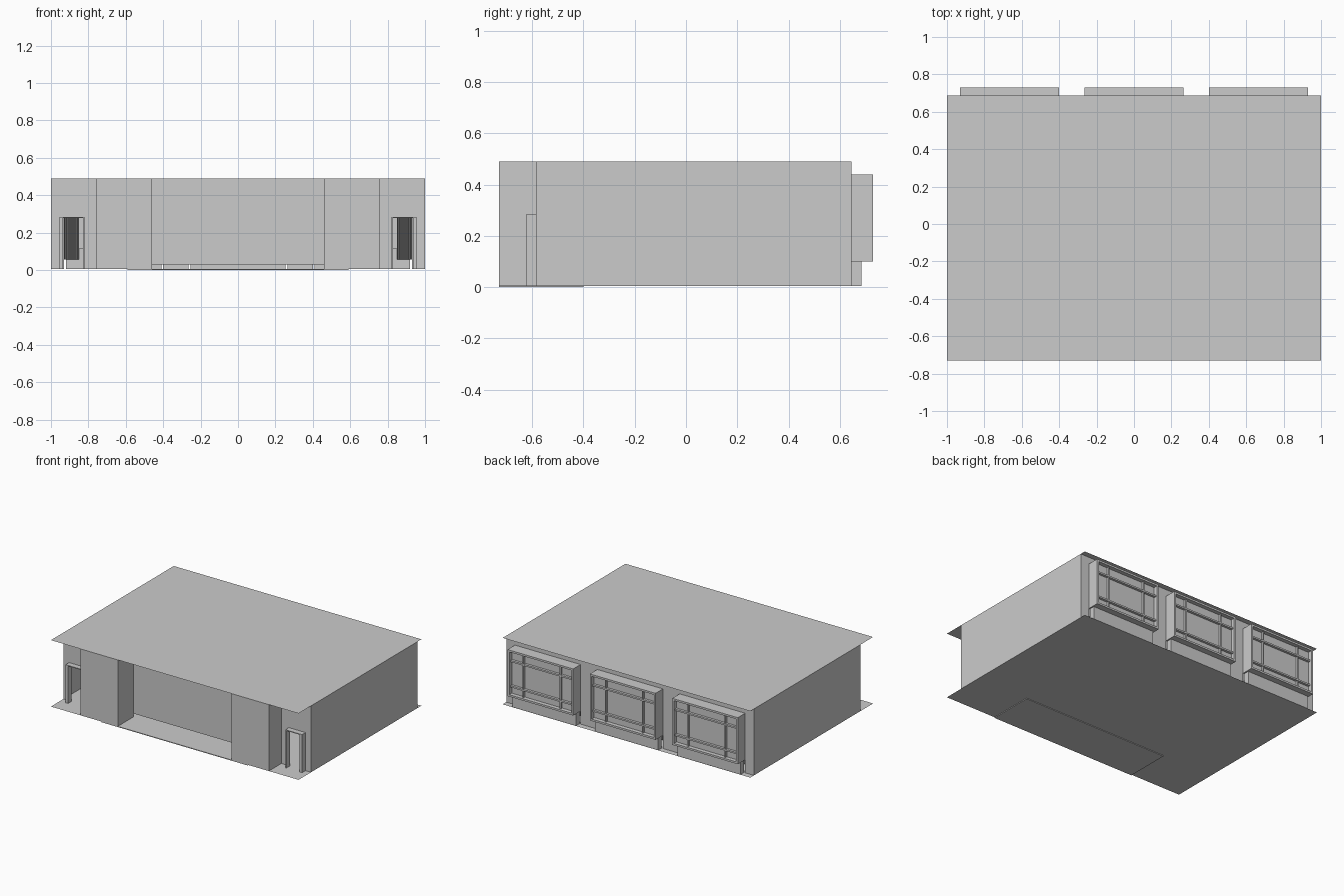
import bpy, math

if "Cube" in bpy.data.objects:
    bpy.data.objects.remove(bpy.data.objects["Cube"])

H = 0.49      # ceiling height
FLOOR = 0.005

def mesh(name, verts, faces):
    me = bpy.data.meshes.new(name)
    me.from_pydata(verts, [], faces)
    me.update()
    ob = bpy.data.objects.new(name, me)
    bpy.context.collection.objects.link(ob)
    return ob

def strip(name, path, z0, z1):
    """Thin wall: a plan path raised from z0 to z1."""
    n = len(path)
    verts = [(x, y, z) for z in (z0, z1) for x, y in path]
    return mesh(name, verts, [(i, i + 1, n + i + 1, n + i) for i in range(n - 1)])

def plate(name, x0, x1, y0, y1, z):
    return mesh(name, [(x0, y0, z), (x1, y0, z), (x1, y1, z), (x0, y1, z)], [(0, 1, 2, 3)])

def box(name, x0, x1, y0, y1, z0, z1):
    x0, x1 = sorted((x0, x1))
    verts = [(x, y, z) for z in (z0, z1) for x, y in ((x0, y0), (x1, y0), (x1, y1), (x0, y1))]
    return mesh(name, verts, [(3, 2, 1, 0), (4, 5, 6, 7), (0, 1, 5, 4),
                              (1, 2, 6, 5), (2, 3, 7, 6), (3, 0, 4, 7)])

FRONT, BACK, DOOR_Y = -0.73, 0.645, -0.585

# Floor, ceiling and the thin slab under the middle of the front
plate("floor", -1, 1, FRONT, 0.687, FLOOR)
plate("ceiling", -1, 1, FRONT, 0.687, H)
box("floor_slab", -0.59, 0.59, FRONT, -0.40, 0, FLOOR)

# Recessed middle wall, raised just off the floor
strip("middle_front_wall", [(-0.46, -0.55), (0.46, -0.55)], 0.03, H)

for side, s in (("left", -1), ("right", 1)):
    # Side wall and projecting front bay
    strip(side + "_wall", [(s, DOOR_Y), (s, BACK)], FLOOR, H)
    strip(side + "_front_bay", [(s * 0.76, DOOR_Y), (s * 0.76, FRONT),
                                (s * 0.46, FRONT), (s * 0.46, -0.55)], FLOOR, H)
    # Wall around the doorway
    strip(side + "_door_wall_outer", [(s * 0.955, DOOR_Y), (s, DOOR_Y)], FLOOR, H)
    strip(side + "_door_wall_inner", [(s * 0.76, DOOR_Y), (s * 0.82, DOOR_Y)], FLOOR, H)
    strip(side + "_door_wall_top", [(s * 0.82, DOOR_Y), (s * 0.955, DOOR_Y)], 0.283, H)
    # Door frame
    box(side + "_door_post_outer", s * 0.935, s * 0.955, -0.625, DOOR_Y, FLOOR, 0.283)
    box(side + "_door_post_inner", s * 0.82, s * 0.828, -0.625, DOOR_Y, FLOOR, 0.283)
    box(side + "_door_head", s * 0.828, s * 0.935, -0.625, DOOR_Y, 0.277, 0.283)

# Back wall: piers between the windows and a band above them
for i, (a, b) in enumerate(((-1, -0.93), (-0.40, -0.265), (0.265, 0.40), (0.93, 1))):
    strip(f"back_pier_{i}", [(a, BACK), (b, BACK)], FLOOR, H)

# Three box windows
HW, Z0, Z1, OUT, T = 0.265, 0.10, 0.44, 0.73, 0.014
for i, c in enumerate((-0.665, 0, 0.665)):
    l, r = c - HW, c + HW
    strip(f"window_{i}_wall_above", [(l, BACK), (r, BACK)], Z1, H)
    box(f"window_{i}_plinth", l + 0.01, r - 0.01, BACK, 0.685, FLOOR, Z0)
    box(f"window_{i}_sill", l, r, BACK, OUT, Z0, Z0 + T)
    box(f"window_{i}_head", l, r, BACK, OUT, Z1 - T, Z1)
    box(f"window_{i}_jamb_left", l, l + T, BACK, OUT, Z0 + T, Z1 - T)
    box(f"window_{i}_jamb_right", r - T, r, BACK, OUT, Z0 + T, Z1 - T)
    strip(f"window_{i}_glass", [(r - T, 0.70), (l + T, 0.70)], Z0 + T, Z1 - T)
    # Glazing bars
    for k, dx in enumerate((-0.15, 0.15)):
        box(f"window_{i}_upright_{k}", c + dx - 0.005, c + dx + 0.005, 0.695, 0.715, Z0 + T, Z1 - T)
    for k, z in enumerate((0.17, 0.355)):
        box(f"window_{i}_crossbar_{k}", l + T, r - T, 0.695, 0.718, z - 0.006, z + 0.006)
    # Pleated curtains hanging inside at both ends
    for k, s in enumerate((-1, 1)):
        path = [(c + s * (HW - j * 0.005), 0.618 + 0.014 * (j % 2)) for j in range(17)]
        strip(f"window_{i}_curtain_{k}", path, 0.055, 0.455)
